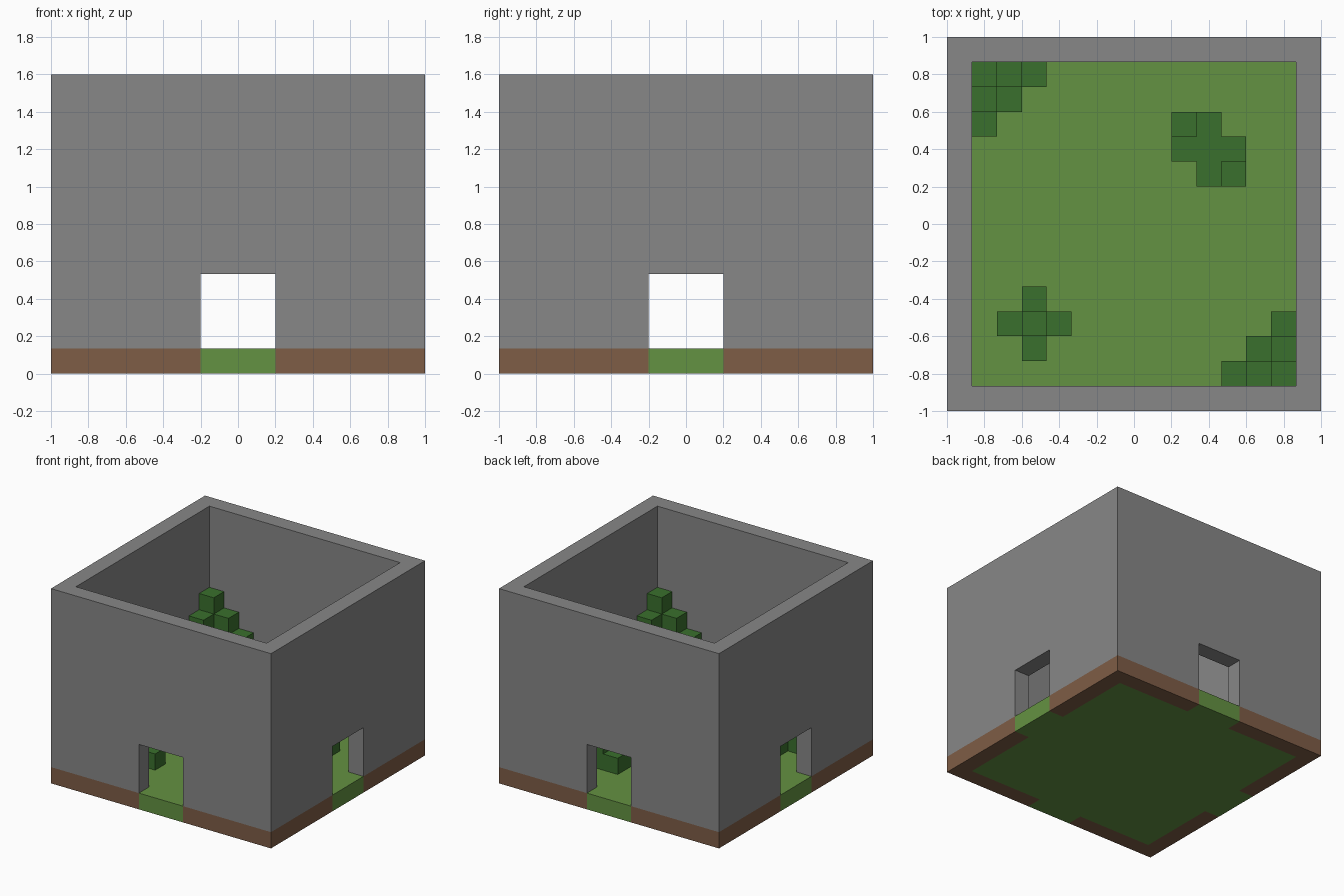
import bpy, bmesh
from mathutils import Matrix, Vector

U = 2 / 15            # one building block
HALF = 7.5            # half the width, in blocks

if "Cube" in bpy.data.objects:
    bpy.data.objects.remove(bpy.data.objects["Cube"], do_unlink=True)


def material(name, rgb):
    m = bpy.data.materials.new(name)
    m.use_nodes = True
    m.diffuse_color = (*rgb, 1)
    m.node_tree.nodes["Principled BSDF"].inputs["Base Color"].default_value = (*rgb, 1)
    return m


STONE = material("stone grey", (0.242, 0.242, 0.242))
EARTH = material("earth brown", (0.209, 0.109, 0.061))
GRASS = material("grass green", (0.127, 0.287, 0.054))
LEAF = material("leaf green", (0.042, 0.162, 0.026))


def finish(name, bm, mat=None):
    bmesh.ops.recalc_face_normals(bm, faces=bm.faces)
    me = bpy.data.meshes.new(name)
    bm.to_mesh(me)
    bm.free()
    ob = bpy.data.objects.new(name, me)
    bpy.context.scene.collection.objects.link(ob)
    if mat:
        me.materials.append(mat)
    return ob


def box(name, wx, wy, z0, z1, mat=None):
    """Centred box, sizes in blocks."""
    bm = bmesh.new()
    size = Vector((wx, wy, z1 - z0)) * U
    place = Matrix.Translation((0, 0, (z0 + z1) / 2 * U)) @ Matrix.Diagonal((*size, 1))
    bmesh.ops.create_cube(bm, size=1, matrix=place)
    return finish(name, bm, mat)


def carve(ob, cutters):
    """Subtract the cutters, keep the result and drop the cutters."""
    for c in cutters:
        c.hide_render = True
        mod = ob.modifiers.new("cut", "BOOLEAN")
        mod.operation, mod.solver, mod.object = "DIFFERENCE", "EXACT", c
    graph = bpy.context.evaluated_depsgraph_get()
    me = bpy.data.meshes.new_from_object(ob.evaluated_get(graph))
    ob.modifiers.clear()
    ob.data = me
    for c in cutters:
        bpy.data.objects.remove(c, do_unlink=True)


# Stone walls: open room with a doorway through each side
walls = box("walls", 15, 15, 1, 12, STONE)
carve(walls, [box("room_cutter", 13, 13, 0, 13),
              box("door_cutter_x", 17, 3, 0, 4),
              box("door_cutter_y", 3, 17, 0, 4)])

# Earth footing under the walls, interrupted at the doorways
footing = box("footing", 15, 15, 0, 1, EARTH)
carve(footing, [box("room_cutter", 13, 13, -1, 2),
                box("door_cutter_x", 17, 3, -1, 2),
                box("door_cutter_y", 3, 17, -1, 2)])

# Grass floor: square with a doorstep tab on each side
bm = bmesh.new()
side = [(6.5, -6.5), (6.5, -1.5), (7.5, -1.5), (7.5, 1.5), (6.5, 1.5)]
outline = []
for turn in range(4):
    outline += side
    side = [(-y, x) for x, y in side]
base = bm.faces.new([bm.verts.new((x * U, y * U, 0)) for x, y in outline])
top = bmesh.ops.extrude_face_region(bm, geom=[base], use_keep_orig=True)["geom"]
bmesh.ops.translate(bm, vec=(0, 0, U),
                    verts=[v for v in top if isinstance(v, bmesh.types.BMVert)])
finish("grass_floor", bm, GRASS)


def bush(name, heights):
    """Stepped bush: heights maps a grid cell to the level of its top."""
    bm = bmesh.new()

    def quad(points):
        bm.faces.new([bm.verts.new(((x - HALF) * U, (y - HALF) * U, z * U))
                      for x, y, z in points])

    for (i, j), h in heights.items():
        ring = [(i, j), (i + 1, j), (i + 1, j + 1), (i, j + 1)]
        quad([(x, y, h) for x, y in ring])
        for k, (di, dj) in enumerate([(0, -1), (1, 0), (0, 1), (-1, 0)]):
            low = heights.get((i + di, j + dj), 1)
            if low < h:
                a, b = ring[k], ring[(k + 1) % 4]
                quad([(*a, low), (*b, low), (*b, h), (*a, h)])
    # Outward winding is already set, so only build the mesh
    me = bpy.data.meshes.new(name)
    bm.to_mesh(me)
    bm.free()
    me.materials.append(LEAF)
    bpy.context.scene.collection.objects.link(bpy.data.objects.new(name, me))


# Tall stepped bushes in two opposite corners
steps = [(a, b) for a in range(3) for b in range(3) if a + b < 3]
bush("corner_bush_back", {(1 + a, 13 - b): 7 - a - b for a, b in steps})
bush("corner_bush_front", {(13 - a, 1 + b): 7 - a - b for a, b in steps})

# Small cross-shaped bush
around = [(a, b) for a in (-1, 0, 1) for b in (-1, 0, 1)]
bush("cross_bush", {(3 + a, 3 + b): 3 - abs(a) - abs(b)
                    for a, b in around if abs(a) + abs(b) < 2})

# Round bush with two lower corner blocks
bush("round_bush", {(10 + a, 10 + b): 2 if a * b else 3
                    for a, b in around if a * b <= 0})
